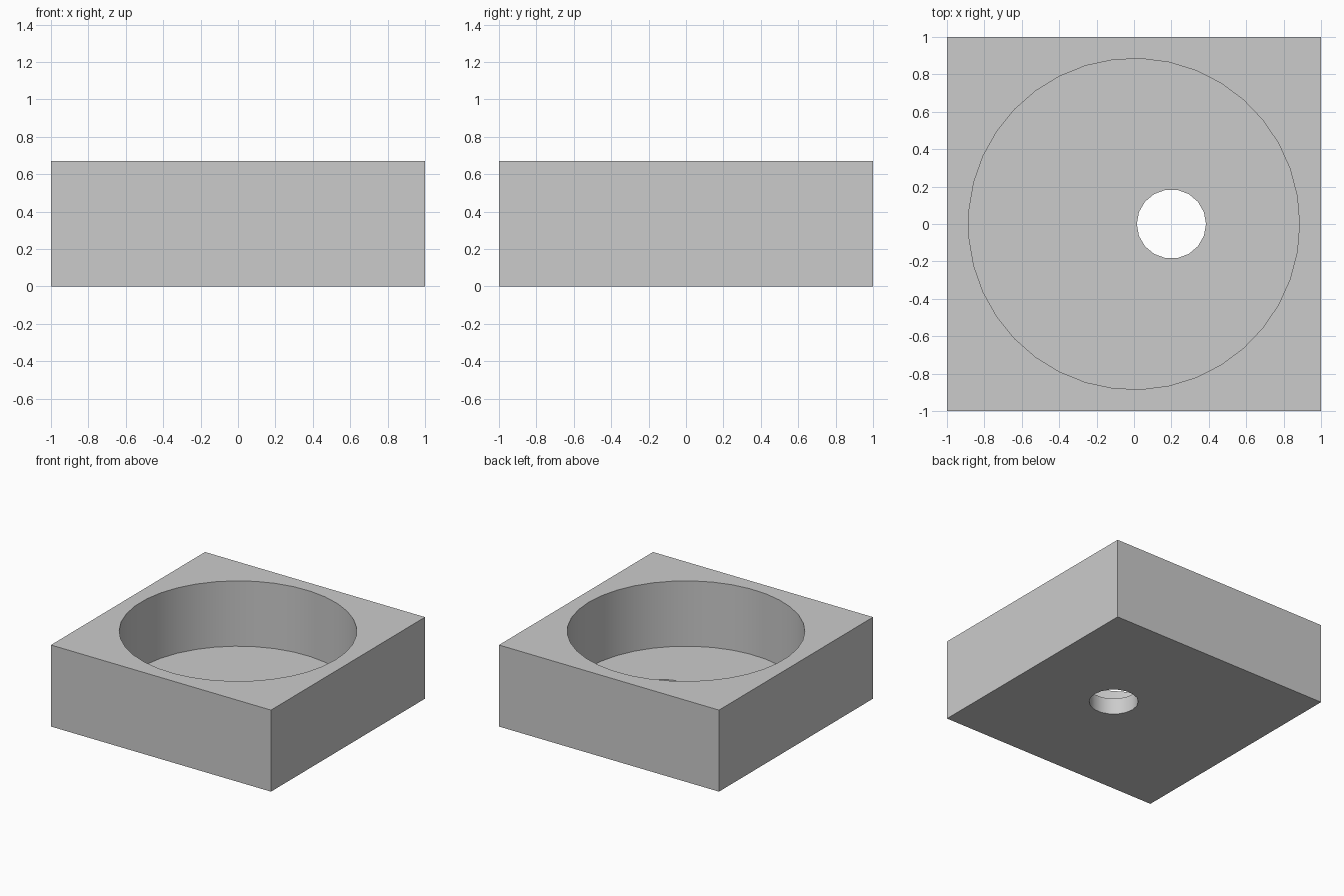
import bpy
import math

SIZE, HEIGHT, FLOOR = 2.0, 0.67, 0.133

cube = bpy.data.objects.get("Cube")
if cube:
    bpy.data.objects.remove(cube, do_unlink=True)

# Single plain grey material
grey = bpy.data.materials.new("plain grey")
grey.use_nodes = True
colour = (0.6, 0.6, 0.6, 1.0)
grey.diffuse_color = colour
grey.node_tree.nodes["Principled BSDF"].inputs["Base Color"].default_value = colour


def cut_round(target, name, x, radius, bottom, top, sides):
    """Cut a vertical round hole, with a corner of the polygon on +x."""
    bpy.ops.mesh.primitive_cylinder_add(
        vertices=sides, radius=radius, depth=top - bottom,
        location=(x, 0, (top + bottom) / 2), rotation=(0, 0, -math.pi / 2))
    cutter = bpy.context.object
    cutter.name = name
    cutter.hide_render = True
    cutter.data.materials.append(grey)
    mod = target.modifiers.new(name, "BOOLEAN")
    mod.operation = "DIFFERENCE"
    mod.solver = "EXACT"
    mod.object = cutter
    bpy.ops.object.select_all(action="DESELECT")
    target.select_set(True)
    bpy.context.view_layer.objects.active = target
    bpy.ops.object.modifier_apply(modifier=mod.name)
    bpy.data.objects.remove(cutter, do_unlink=True)


# Square block
bpy.ops.mesh.primitive_cube_add(size=1, location=(0, 0, HEIGHT / 2))
block = bpy.context.object
block.name = "block"
block.scale = (SIZE, SIZE, HEIGHT)
bpy.ops.object.transform_apply(location=True, rotation=True, scale=True)
block.data.materials.append(grey)

# Wide round recess, then the off-centre drain hole through its floor
cut_round(block, "recess_cutter", 0, 0.885, FLOOR, HEIGHT + 0.2, 37)
cut_round(block, "hole_cutter", 0.2, 0.185, -0.2, FLOOR + 0.2, 18)

bpy.ops.object.shade_smooth_by_angle(angle=math.radians(30))
